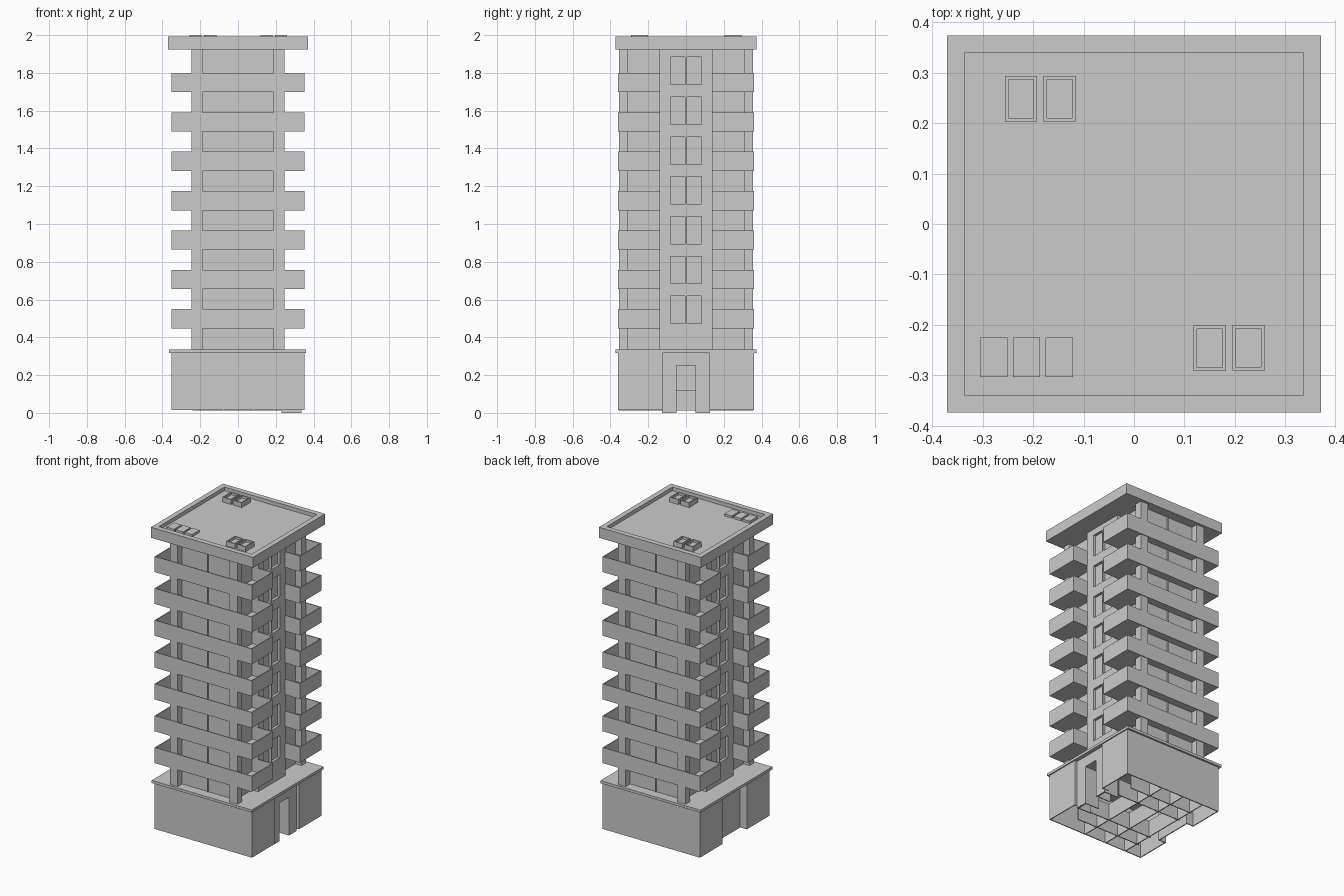
import bpy, bmesh
from mathutils import Vector, Matrix

if "Cube" in bpy.data.objects:
    bpy.data.objects.remove(bpy.data.objects["Cube"])


def build(name, boxes):
    """One object from a list of boxes (x0, x1, y0, y1, z0, z1)."""
    bm = bmesh.new()
    for x0, x1, y0, y1, z0, z1 in boxes:
        m = Matrix.Translation(Vector((x0 + x1, y0 + y1, z0 + z1)) / 2)
        m = m @ Matrix.Diagonal((x1 - x0, y1 - y0, z1 - z0, 1))
        bmesh.ops.create_cube(bm, size=1, matrix=m)
    me = bpy.data.meshes.new(name)
    bm.to_mesh(me)
    bm.free()
    ob = bpy.data.objects.new(name, me)
    bpy.context.collection.objects.link(ob)
    return ob


def sink_top(ob, rim, depth):
    """Inset every upward face and push it down to make open trays."""
    bm = bmesh.new()
    bm.from_mesh(ob.data)
    bm.normal_update()
    tops = [f for f in bm.faces if f.normal.z > 0.9]
    bmesh.ops.inset_individual(bm, faces=tops, thickness=rim)
    sunk = bmesh.ops.extrude_discrete_faces(bm, faces=tops)["faces"]
    for f in sunk:
        bmesh.ops.translate(bm, verts=f.verts, vec=(0, 0, -depth))
    bmesh.ops.recalc_face_normals(bm, faces=bm.faces)
    bm.to_mesh(ob.data)
    bm.free()


def flip(b, sx, sy):
    x = sorted((b[0] * sx, b[1] * sx))
    y = sorted((b[2] * sy, b[3] * sy))
    return (*x, *y, b[4], b[5])


def mirror_x(boxes):
    return [flip(b, s, 1) for b in boxes for s in (1, -1)]


def mirror_y(boxes):
    return [flip(b, 1, s) for b in boxes for s in (1, -1)]


def mirror_xy(boxes):
    return mirror_y(mirror_x(boxes))


FLOORS, PITCH = 7, 0.2085
Z0, Z1 = 0.331, 1.925      # tower bottom and top
T = 0.006                  # thin wall

# Base shell: outer walls, returns of the side recesses, open underneath
base = mirror_y([(-0.353, 0.353, -0.36, -0.36 + T, 0.016, 0.32)])
base += mirror_xy([(0.353 - T, 0.353, 0.125, 0.36, 0.016, 0.32),
                   (0.305, 0.353, 0.125, 0.125 + T, 0.016, 0.32)])
base.append((-0.305, -0.305 + T, -0.13, 0.13, 0.016, 0.32))
build("base_walls", base)
build("base_cap", [(-0.365, 0.36, -0.372, 0.372, 0.318, 0.335)])

# Hollow entrance porch with a door opening on the right side
porch = mirror_y([(0.325, 0.335, 0.05, 0.127, 0, 0.32),
                  (0.23, 0.326, 0.05, 0.056, 0, 0.25),
                  (0.23, 0.326, 0.121, 0.127, 0, 0.32)])
porch.append((0.23, 0.335, -0.05, 0.05, 0.25, 0.32))
build("entrance", porch)

# Partition walls inside the base, seen from below
parts = mirror_y([(-0.24, 0.23, y, y + T, 0.012, 0.12) for y in (0.13, 0.24)])
parts += [(x, x + T, -0.355, 0.355, 0.012, 0.12) for x in (-0.23, -0.08, 0.08)]
build("base_partitions", parts)

# Tower body, recessed side walls and corner columns
build("tower_core", [(-0.2, 0.2, -0.31, 0.31, Z0, Z1)])
build("corner_columns", mirror_xy([(0.188, 0.245, 0.308, 0.355, Z0, Z1)]))
build("facade_mullions", mirror_y([(-0.003, 0.003, 0.305, 0.317, Z0, Z1)]))

# Projecting stair facade with pairs of recessed windows on both sides
FI, FO = 0.19, 0.245
strips = mirror_y([(FI, FO, 0.083, 0.14, Z0, Z1)])
strips.append((FI, FO, -0.004, 0.004, Z0, Z1))
low = Z0
for i in range(FLOORS):
    z = 0.473 + i * 0.2108
    strips.append((FI, FO, -0.083, 0.083, low, z))
    low = z + 0.145
strips.append((FI, FO, -0.083, 0.083, low, Z1))
build("stair_facades", mirror_x(strips))
build("window_panes", mirror_x([(0.17, FO - 0.018, -0.083, 0.083, Z0, Z1)]))

# Balconies: floor slabs and thin parapets wrapping the corners
slabs, rails = [], []
for i in range(FLOORS):
    a = 0.447 + i * PITCH
    b, f = a + 0.102, a + 0.012
    slabs += mirror_y([(-0.352, 0.352, 0.305, 0.36, a, f)])
    slabs += mirror_xy([(0.195, 0.352, 0.138, 0.31, a, f)])
    rails += mirror_y([(-0.352, 0.352, 0.36 - T, 0.36, a, b)])
    rails += mirror_xy([(0.352 - T, 0.352, 0.138, 0.36, a, b),
                        (0.24, 0.352, 0.138, 0.138 + T, a, b)])
build("balcony_floors", slabs)
build("balcony_parapets", rails)

# Roof slab with raised rim
RF = 1.968
roof = build("roof_slab", [(-0.37, 0.37, -0.373, 0.373, 1.923, 1.992)])
sink_top(roof, 0.048, 1.992 - RF)

# Roof units: open-topped boxes and low plinths
units = [(x, x + 0.064, y, y + 0.09, RF - 0.004, 2.0) for x, y in
         ((-0.256, 0.203), (-0.179, 0.203), (0.118, -0.291), (0.195, -0.29))]
sink_top(build("roof_units", units), 0.01, 0.015)
build("roof_plinths", [(x, x + 0.054, -0.303, -0.225, RF - 0.004, 1.983)
                       for x in (-0.305, -0.24, -0.175)])
